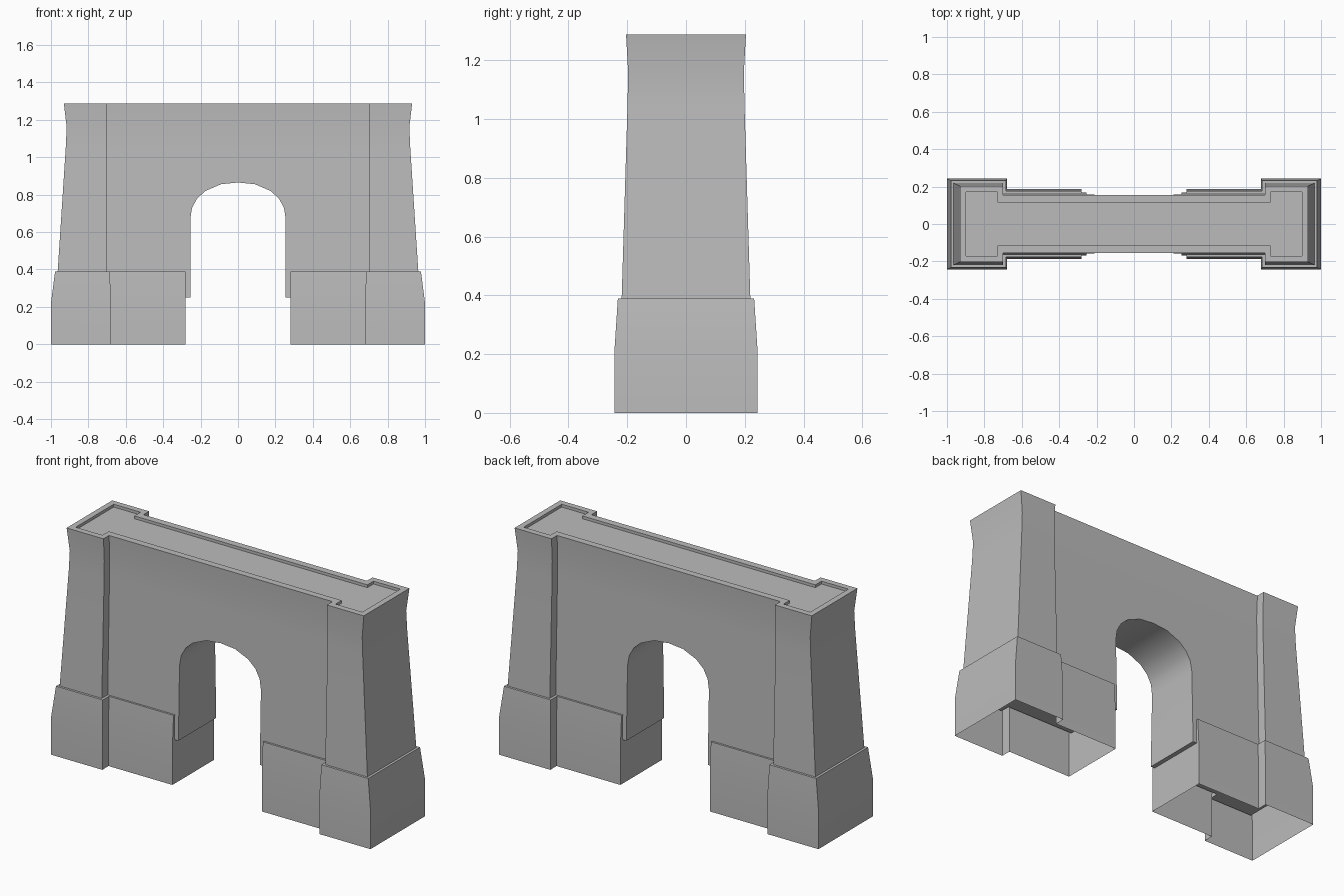
import bpy, bmesh, math

if "Cube" in bpy.data.objects:
    bpy.data.objects.remove(bpy.data.objects["Cube"])

stone = bpy.data.materials.new("grey stone")
stone.diffuse_color = (0.5, 0.5, 0.5, 1)
stone.use_nodes = True
stone.node_tree.nodes["Principled BSDF"].inputs["Base Color"].default_value = stone.diffuse_color


def gate_plan(end, inner, tower_y, wall_y):
    """Dogbone plan: wide towers at both ends of a thinner wall."""
    right = [(inner, -wall_y), (inner, -tower_y), (end, -tower_y),
             (end, tower_y), (inner, tower_y), (inner, wall_y)]
    return right + [(-x, -y) for x, y in right]


def foot_plan(side, end, inner, tower_y, wall_y, jamb):
    """Half plan of one tower with its short wing towards the arch."""
    pts = [(jamb, -wall_y), (inner, -wall_y), (inner, -tower_y), (end, -tower_y),
           (end, tower_y), (inner, tower_y), (inner, wall_y), (jamb, wall_y)]
    return [(side * x, y) for x, y in pts][::side]


def loft(name, rings, cap_bottom=True, cap_top=True):
    bm = bmesh.new()
    loops = [[bm.verts.new((x, y, z)) for x, y in plan] for z, plan in rings]
    n = len(loops[0])
    for a, b in zip(loops, loops[1:]):
        for i in range(n):
            j = (i + 1) % n
            bm.faces.new((a[i], a[j], b[j], b[i]))
    if cap_bottom:
        bm.faces.new(loops[0][::-1])
    if cap_top:
        bm.faces.new(loops[-1])
    mesh = bpy.data.meshes.new(name)
    bm.to_mesh(mesh)
    bm.free()
    mesh.materials.append(stone)
    obj = bpy.data.objects.new(name, mesh)
    bpy.context.collection.objects.link(obj)
    return obj


def select_only(obj):
    bpy.ops.object.select_all(action='DESELECT')
    obj.select_set(True)
    bpy.context.view_layer.objects.active = obj


# Tapered gate body, flared at the top, with a shallow sunken walkway
body = loft("gate_body", [
    (0.25, gate_plan(0.973, 0.70, 0.223, 0.169)),
    (0.39, gate_plan(0.964, 0.70, 0.219, 0.166)),
    (1.05, gate_plan(0.921, 0.70, 0.199, 0.150)),
    (1.16, gate_plan(0.916, 0.70, 0.197, 0.148)),
    (1.288, gate_plan(0.931, 0.70, 0.204, 0.154)),
    (1.288, gate_plan(0.898, 0.73, 0.170, 0.115)),
    (1.272, gate_plan(0.898, 0.73, 0.170, 0.115)),
])

# Arched passage cut through the wall
half = [(0.255, 0.1), (0.255, 0.67), (0.246, 0.73), (0.218, 0.78),
        (0.174, 0.82), (0.09, 0.856)]
arch = half + [(0, 0.865)] + [(-x, z) for x, z in reversed(half)]
cutter = loft("arch_cutter", [(-0.5, arch), (0.5, arch)])
for v in cutter.data.vertices:
    x, z, y = v.co
    v.co = (x, -y, z)
cutter.hide_render = True
cut = body.modifiers.new("arch", 'BOOLEAN')
cut.operation = 'DIFFERENCE'
cut.solver = 'EXACT'
cut.object = cutter
select_only(body)
bpy.ops.object.modifier_apply(modifier=cut.name)
bpy.data.objects.remove(cutter, do_unlink=True)

# Battered plinths, hollow underneath, with a narrow ledge against the body
feet = []
for side, label in ((-1, "left"), (1, "right")):
    feet.append(loft(label + "_plinth", [
        (0.0, foot_plan(side, 1.0, 0.68, 0.243, 0.187, 0.28)),
        (0.22, foot_plan(side, 1.0, 0.68, 0.243, 0.187, 0.28)),
        (0.39, foot_plan(side, 0.978, 0.685, 0.232, 0.177, 0.28)),
        (0.39, foot_plan(side, 0.964, 0.70, 0.219, 0.166, 0.28)),
    ], cap_bottom=False, cap_top=False))

for obj in [body] + feet:
    select_only(obj)
    bpy.ops.object.shade_smooth_by_angle(angle=math.radians(32))
